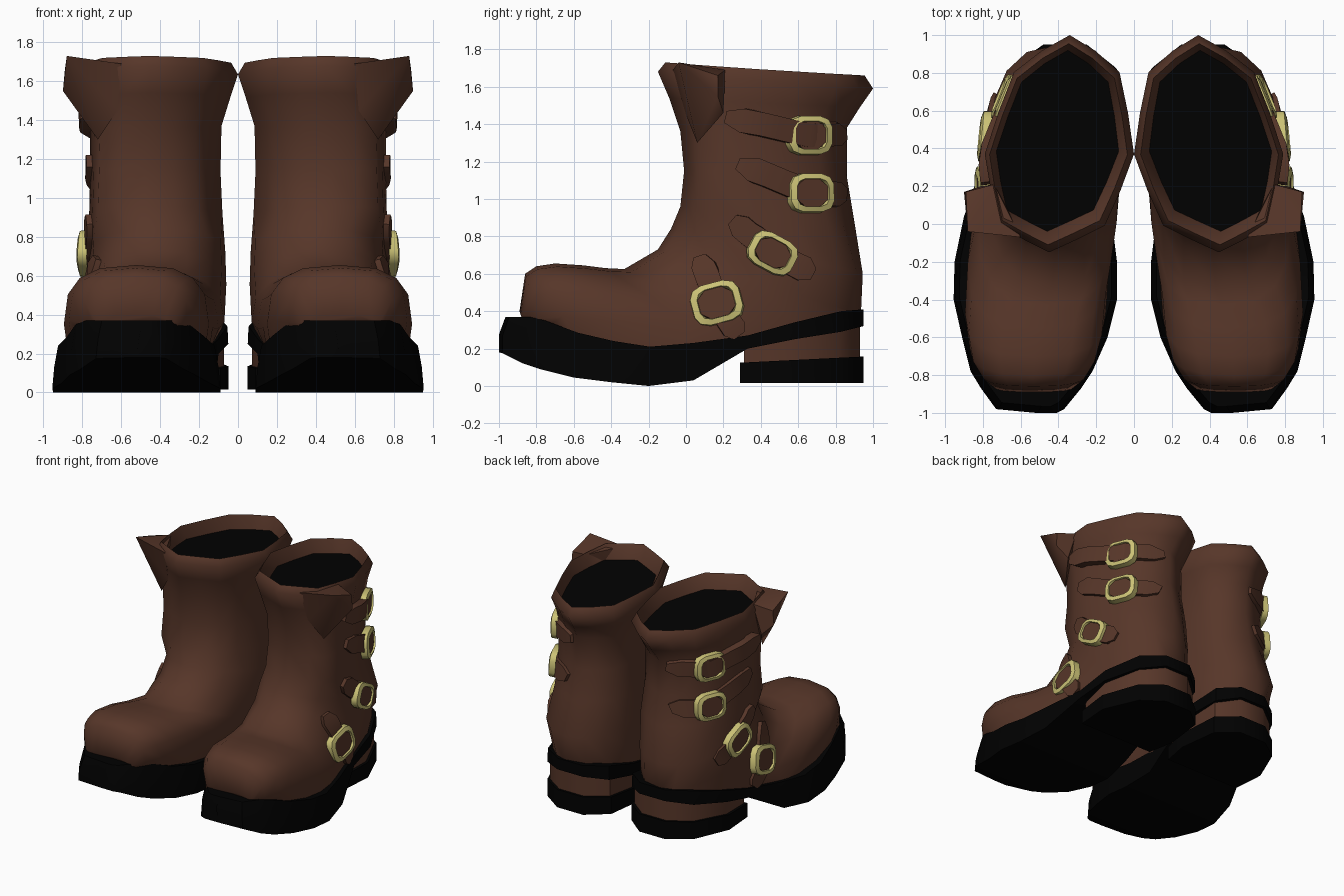
import bpy, bmesh, math
from mathutils import Vector
from mathutils.bvhtree import BVHTree

cube = bpy.data.objects.get("Cube")
if cube:
    bpy.data.objects.remove(cube, do_unlink=True)


def material(name, rgb):
    m = bpy.data.materials.new(name)
    m.use_nodes = True
    m.diffuse_color = (*rgb, 1)
    bsdf = m.node_tree.nodes["Principled BSDF"]
    bsdf.inputs["Base Color"].default_value = (*rgb, 1)
    bsdf.inputs["Roughness"].default_value = 0.8
    return m


LEATHER = material("brown leather", (0.095, 0.037, 0.022))
RUBBER = material("black rubber", (0.0003, 0.0003, 0.0003))
BRASS = material("pale brass", (0.60, 0.54, 0.18))


def finish(name, bm, mat, angle=40):
    """Turn a bmesh into a mirrored object (one boot each side)."""
    bmesh.ops.recalc_face_normals(bm, faces=bm.faces)
    mesh = bpy.data.meshes.new(name)
    bm.to_mesh(mesh)
    bm.free()
    mesh.materials.append(mat)
    mesh.shade_smooth()
    mesh.set_sharp_from_angle(angle=math.radians(angle))
    obj = bpy.data.objects.new(name, mesh)
    bpy.context.scene.collection.objects.link(obj)
    obj.modifiers.new("other_boot", 'MIRROR').use_mirror_merge = False
    return obj


def loft(rings, closed=False):
    """Skin a list of equal rings; cap the ends unless it loops round."""
    bm = bmesh.new()
    vs = [[bm.verts.new(p) for p in r] for r in rings]
    n = len(vs[0])
    pairs = list(zip(vs, vs[1:])) + ([(vs[-1], vs[0])] if closed else [])
    for a, b in pairs:
        for i in range(n):
            j = (i + 1) % n
            bm.faces.new((a[i], a[j], b[j], b[i]))
    if not closed:
        bm.faces.new(vs[0])
        bm.faces.new(vs[-1])
    return bm


# Sole stations: y, inner x, outer x, top z, bottom z
SOLE = [(-1.0, .41, .52, .37, .18), (-.98, .37, .73, .37, .175),
        (-.87, .28, .81, .37, .12), (-.78, .22, .865, .35, .09),
        (-.60, .14, .91, .285, .045), (-.40, .09, .955, .24, .02),
        (-.20, .09, .95, .21, 0), (.04, .12, .90, .23, .03),
        (.33, .10, .80, .27, .20), (.58, .05, .77, .34, .25),
        (.83, .10, .65, .40, .29), (.95, .25, .48, .41, .32)]


def sole_at(y):
    """Inner x, outer x and top z of the sole at a given y."""
    for a, b in zip(SOLE, SOLE[1:]):
        if y <= b[0]:
            t = max(0, (y - a[0]) / (b[0] - a[0]))
            return [a[k] + t * (b[k] - a[k]) for k in (1, 2, 3)]
    return SOLE[-1][1:4]


sole = []
for y, x0, x1, top, bot in SOLE:
    ty, inset = y * (.965 if y < 0 else 1), (.03 if y < .2 else .005)
    mid = (top + bot) / 2
    sole.append([(x0 + inset, ty, top), (x1 - inset, ty, top),
                 (x1 - inset / 3, y, mid), (x1, y, bot),
                 (x0, y, bot), (x0 + inset / 3, y, mid)])
finish("sole", loft(sole), RUBBER)

# Heel: leather block over a rubber lift
HEEL = [(.09, .29), (.75, .29), (.77, .55), (.65, .83), (.48, .95),
        (.25, .95), (.09, .82), (.05, .5)]


def heel_ring(scale, z, slope):
    return [(.42 + (x - .42) * scale, .62 + (y - .62) * scale,
             z + slope * (y - .3)) for x, y in HEEL]


finish("heel_lift", loft([heel_ring(1, .015, 0), heel_ring(1, .125, .05)]), RUBBER)
finish("heel_block", loft([heel_ring(.94, .1, 0), heel_ring(.94, .24, .17)]), LEATHER)


# Upper: rings fan from the opening round the ankle to the toe.
# Shaft rings are eight-sided, so every second point lies on a flat.
# The lowest points tuck inside the sole.
def ring(fy, fz, by, bz, x0, x1, power, shear=0.0, flat=1.0, n=16):
    pts = []
    for i in range(n):
        a = math.tau * i / n
        c, s = math.cos(a), math.sin(a)
        k = flat if i % 2 else 1
        c = math.copysign(abs(c) ** (2 / power), c) * k
        s = math.copysign(abs(s) ** (2 / power), s) * k
        y = (fy + by) / 2 + c * (fy - by) / 2 - shear * s * s
        z = (fz + bz) / 2 + c * (fz - bz) / 2
        x = (x0 + x1) / 2 + s * (x1 - x0) / 2 + shear * c
        inner, outer, top = sole_at(y)
        if z < top + .04:
            x = min(max(x, inner + .035), outer - .035)
            z = max(z, top - .03)
        pts.append(Vector((x, y, z)))
    return pts


SHAFT = [(-.03, 1.57, .91, 1.50, .09, .72, 2),
         (-.04, 1.63, .92, 1.56, .08, .73, 2),
         (-.11, 1.73, .955, 1.66, .035, .765, 2),
         (-.15, 1.68, 1.0, 1.59, 0, .79, 2),
         (-.09, 1.54, .93, 1.49, .04, .765, 2.1),
         (-.03, 1.36, .86, 1.38, .085, .76, 2.2),
         (-.01, 1.15, .86, 1.12, .09, .76, 2.3),
         (-.03, .96, .90, .88, .08, .765, 2.4)]
FOOT = [(-.08, .84, .945, .60, .065, .765, 2.3),
        (-.15, .73, .935, .38, .06, .775, 2.3),
        (-.33, .625, .93, .10, .07, .79, 2.5),
        (-.43, .63, .50, .02, .10, .83, 2.7),
        (-.55, .645, .15, .02, .13, .88, 2.8),
        (-.70, .655, -.25, .05, .15, .895, 2.8),
        (-.80, .64, -.52, .10, .19, .87, 2.7),
        (-.86, .60, -.72, .12, .25, .81, 2.6),
        (-.89, .40, -.84, .25, .32, .74, 2.4)]
rings = [ring(*r, shear=.055, flat=.94) for r in SHAFT] + [ring(*r) for r in FOOT]
upper = loft(rings)
bmesh.ops.recalc_face_normals(upper, faces=upper.faces)
surface = BVHTree.FromBMesh(upper)
finish("upper", upper, LEATHER, 60)

# Dark opening, sunk below the rim
opening = rings[1]
finish("lining", loft([[p - Vector((0, 0, d)) for p in opening]
                       for d in (.005, .03)]), RUBBER)

# Folded flap: a wedge at the outer front corner, tapering into the shaft
flap = bmesh.new()
for p in [(.88, -.04, 1.73), (.90, .17, 1.55), (.89, .17, 1.66), (.81, .2, 1.46),
          (.72, .06, 1.3), (.60, -.07, 1.69), (.74, .21, 1.69), (.62, 0, 1.45)]:
    flap.verts.new(p)
bmesh.ops.convex_hull(flap, input=flap.verts)
finish("rim_flap", flap, LEATHER, 60)


def on_side(y, z):
    """Point and normal on the outer side of the boot."""
    hit, normal, _, _ = surface.ray_cast(Vector((2, y, z)), Vector((-1, 0, 0)))
    if hit is None:
        hit, normal, _, _ = surface.find_nearest(Vector((.8, y, z)))
    return hit, normal


def strap(name, start, middle, end, width, lift_front):
    """Band bent through the buckle, standing off most at its front end."""
    start, middle, end = (Vector((0, *p)) for p in (start, middle, end))
    path = [start.lerp(middle, i / 5) for i in range(5)]
    path += [middle.lerp(end, i / 5) for i in range(6)]
    stations = []
    for i, p in enumerate(path):
        along = path[min(i + 1, 10)] - path[max(i - 1, 0)]
        side = Vector((0, -along.z, along.y)).normalized()
        half = width / 2 * (.5 if i in (0, 10) else 1)
        thick = lift_front + (.025 - lift_front) * i / 10
        cs = []
        for s, lift in ((1, thick), (-1, thick), (-1, -.03), (1, -.03)):
            q = p + side * s * half
            hit, nrm = on_side(q.y, q.z)
            cs.append(hit + nrm * lift)
        stations.append(cs)
    finish(name, loft(stations), LEATHER)


def buckle(name, y, z, angle, w, h):
    p, nrm = on_side(y, z)
    across = Vector((0, 0, 1)).cross(nrm).normalized()
    up = nrm.cross(across)
    ca, sa = math.cos(math.radians(angle)), math.sin(math.radians(angle))
    u, v = across * ca + up * sa, up * ca - across * sa
    frame = []
    for i in range(12):
        a = math.tau * (i + .5) / 12
        c, s = math.cos(a), math.sin(a)
        c = math.copysign(abs(c) ** .6, c)
        s = math.copysign(abs(s) ** .6, s)
        frame.append([p + (u * c * w + v * s * h) * k + nrm * lift
                      for k, lift in ((1, 0), (.97, .048), (.72, .058), (.64, .01))])
    finish(name, loft(frame, closed=True), BRASS, 60)
    # Raised strap inside the frame
    pad = [[p + (u * c * w + v * s * h) * k + nrm * lift
            for c, s in ((1, .5), (.5, 1), (-.5, 1), (-1, .5),
                         (-1, -.5), (-.5, -1), (.5, -1), (1, -.5))]
           for k, lift in ((.72, 0), (.68, .045))]
    finish(name + "_pad", loft(pad), LEATHER)


# Straps slope down to the buckles, then run round the back
FASTENINGS = [
    ("top", (.22, 1.44), (.65, 1.34), (.84, 1.35), 0, .13, .107, .07),
    ("upper", (.28, 1.19), (.66, 1.03), (.84, 1.02), 0, .13, .107, .03),
    ("ankle", (.25, .89), (.46, .71), (.67, .60), -28, .135, .1, .03),
    ("instep", (.08, .69), (.165, .44), (.28, .27), 15, .14, .115, .03)]
for label, start, centre, end, angle, w, h, lift in FASTENINGS:
    strap(label + "_strap", start, centre, end, .13, lift)
    buckle(label + "_buckle", *centre, angle, w, h)
